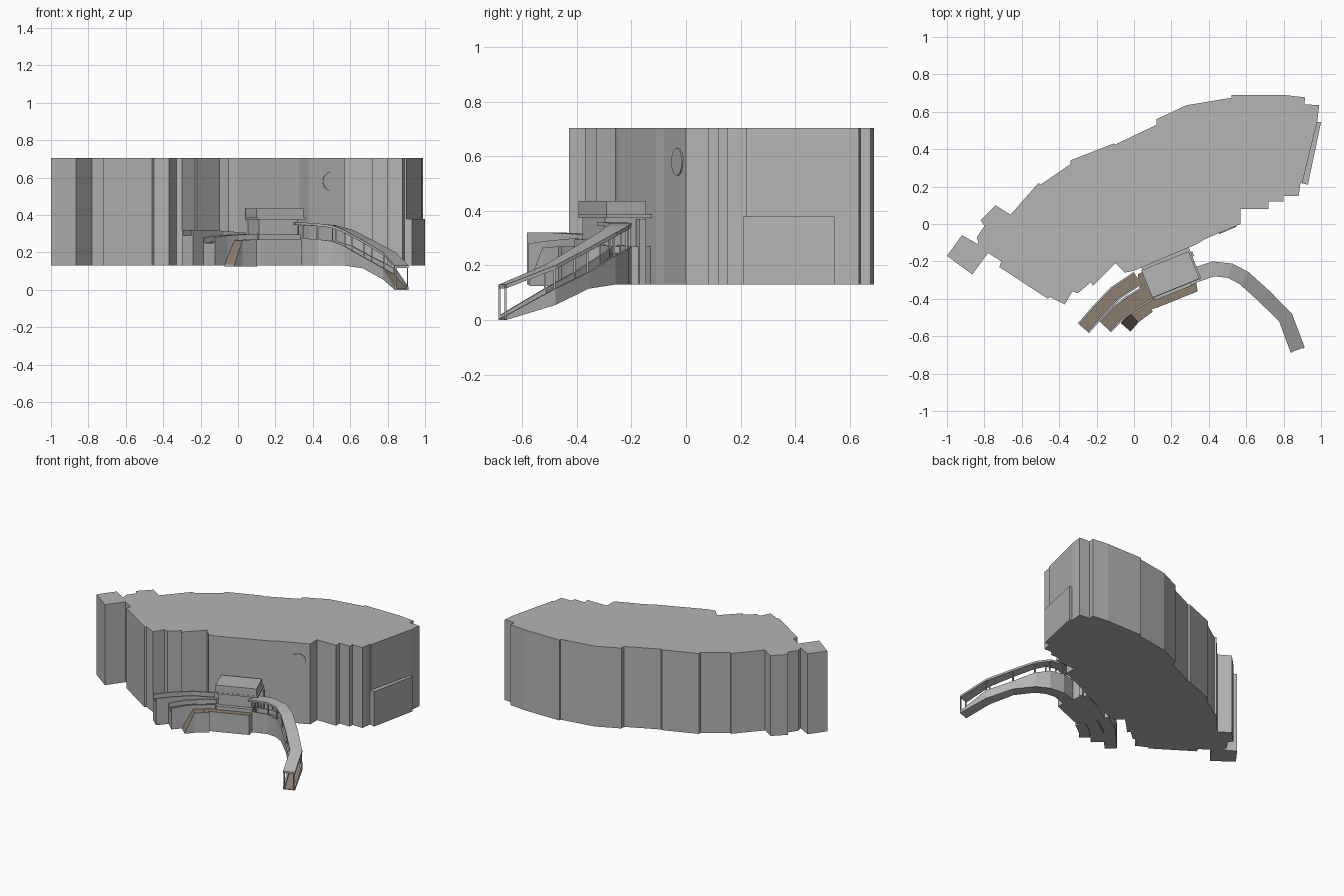
import bpy, bmesh, math
from mathutils import Vector, Matrix

if "Cube" in bpy.data.objects:
    bpy.data.objects.remove(bpy.data.objects["Cube"])


def material(name, rgb):
    m = bpy.data.materials.new(name)
    m.diffuse_color = (*rgb, 1)
    m.use_nodes = True
    m.node_tree.nodes["Principled BSDF"].inputs["Base Color"].default_value = m.diffuse_color
    return m


GREY = material("concrete_grey", (0.46, 0.46, 0.46))
BEIGE = material("paving_beige", (0.26, 0.21, 0.16))
TAN = 22  # angle of the entrance in degrees


def finish(name, bm, mats=(GREY,), top_beige=False):
    bmesh.ops.recalc_face_normals(bm, faces=bm.faces)
    bm.normal_update()
    if top_beige:
        for f in bm.faces:
            f.material_index = 1 if f.normal.z > 0.3 else 0
        mats = (GREY, BEIGE)
    me = bpy.data.meshes.new(name)
    bm.to_mesh(me)
    bm.free()
    for m in mats:
        me.materials.append(m)
    ob = bpy.data.objects.new(name, me)
    bpy.context.collection.objects.link(ob)
    return ob


def prism(name, pts, z0, z1, top_beige=False):
    """Extrude a plan outline between two heights."""
    bm = bmesh.new()
    face = bm.faces.new([bm.verts.new((x, y, z0)) for x, y in pts])
    ext = bmesh.ops.extrude_face_region(bm, geom=[face], use_keep_orig=True)
    vs = [v for v in ext["geom"] if isinstance(v, bmesh.types.BMVert)]
    bmesh.ops.translate(bm, verts=vs, vec=(0, 0, z1 - z0))
    return finish(name, bm, top_beige=top_beige)


def box(name, c, size, angle=TAN):
    bm = bmesh.new()
    bmesh.ops.create_cube(bm, size=1, matrix=Matrix.Translation(c)
                          @ Matrix.Rotation(math.radians(angle), 4, 'Z')
                          @ Matrix.Diagonal((*size, 1)))
    return finish(name, bm)


def sides(path):
    """Sideways unit vector at each point of a plan path."""
    out = []
    for i in range(len(path)):
        a = Vector(path[max(i - 1, 0)])
        b = Vector(path[min(i + 1, len(path) - 1)])
        d = (b - a).normalized()
        out.append(Vector((-d.y, d.x)))
    return out


def strip(name, path, inner, outer, low, high, top_beige=False):
    """Sweep a rectangular section along a path with varying heights."""
    bm = bmesh.new()
    rings = []
    for p, s, lo, hi in zip(path, sides(path), low, high):
        a, b = Vector(p) + s * inner, Vector(p) + s * outer
        rings.append([bm.verts.new(v) for v in
                      ((*a, lo), (*b, lo), (*b, hi), (*a, hi))])
    for r, q in zip(rings, rings[1:]):
        for k in range(4):
            j = (k + 1) % 4
            bm.faces.new((r[k], r[j], q[j], q[k]))
    bm.faces.new(rings[0])
    bm.faces.new(rings[-1][::-1])
    return finish(name, bm, top_beige=top_beige)


# Main hall
outline = [(-1, -.17), (-.92, -.06), (-.83, -.11), (-.84, -.07), (-.80, -.01),
           (-.82, .02), (-.74, .10), (-.66, .05), (-.51, .22), (-.50, .21),
           (-.34, .32), (-.34, .34), (-.11, .43), (-.10, .425), (.12, .53),
           (.12, .56), (.28, .635), (.52, .675), (.52, .69), (.80, .69),
           (.915, .677), (.91, .64), (.99, .635), (.98, .55), (.90, .22),
           (.89, .22), (.88, .15), (.80, .15), (.80, .12), (.72, .12),
           (.72, .08), (.57, .08), (.57, 0), (.38, -.08), (.33, -.11),
           (0, -.25), (-.05, -.26), (-.10, -.21), (-.22, -.33), (-.23, -.31),
           (-.30, -.37), (-.33, -.36), (-.37, -.43), (-.45, -.39),
           (-.46, -.40), (-.72, -.23), (-.71, -.20), (-.78, -.155), (-.865, -.27)]
prism("main_hall", outline, .13, .705)

# Raised panel on the end wall and round plate on the front wall
prism("end_wall_panel", [(.98, .545), (1, .545), (.93, .21), (.89, .22)], .13, .38)
bm = bmesh.new()
wall = math.atan2(.08, .19)
bmesh.ops.create_cone(bm, cap_ends=True, segments=32, radius1=.05, radius2=.05,
                      depth=.008, matrix=Matrix.Translation((.5, -.031, .58))
                      @ Matrix.Rotation(wall, 4, 'Z')
                      @ Matrix.Rotation(math.pi / 2, 4, 'X'))
finish("round_wall_plate", bm)

# Entrance terrace and front ledge
prism("terrace", [(.02, -.27), (.05, -.47), (.13, -.445), (.34, -.36),
                  (.31, -.17), (.28, -.13)], .13, .27, True)

# Kiosk, canopy and sign panels
box("kiosk", (.185, -.265, .32), (.22, .16, .12))
box("counter", (.215, -.345, .28), (.24, .04, .03))
box("canopy_plate", (.195, -.25, .38), (.275, .20, .012))
box("canopy", (.195, -.27, .411), (.272, .158, .05))
box("canopy_back_post", (.30, -.165, .25), (.035, .025, .24))
box("side_pier", (-.03, -.22, .27), (.07, .05, .28))

# Left-hand fan of approach ramps, each with two low parapets
ramps = {
    "upper": ([(-.27, -.557), (-.19, -.465), (-.10, -.37), (.02, -.29)],
              [.29, .29, .285, .275], .04),
    "middle": ([(-.155, -.548), (-.09, -.48), (-.02, -.425), (.08, -.365)],
               [.25, .26, .265, .27], .045),
}
for name, (path, top, half) in ramps.items():
    low = [.13] * len(path)
    strip(name + "_ramp", path, -half, half, low, top, True)
    rim = [z + .03 for z in top]
    strip(name + "_ramp_left_parapet", path, half - .01, half, low, rim)
    strip(name + "_ramp_right_parapet", path, -half, -half + .01, low, rim)
path = [(-.205, -.49), (-.12, -.40), (-.04, -.34), (.05, -.30)]
strip("ramp_divider", path, -.02, .02, [.13] * 4, [.28, .28, .275, .27], True)
path = [(-.045, -.552), (.0, -.50), (.08, -.44)]
strip("lower_ramp", path, -.035, .035, [.125] * 3, [.135, .265, .27], True)

# Curved covered walkway leading down to the ground
walk = [(.29, -.29), (.335, -.27), (.425, -.24), (.515, -.25), (.59, -.29),
        (.695, -.385), (.81, -.50), (.875, -.673)]
floor = [.245, .245, .24, .23, .205, .145, .085, .006]
rim = [z + d for z, d in zip(floor, (.03, .03, .03, .03, .03, .03, .03, .01))]
base = [max(0, min(.13, z - .03)) for z in floor]
roof = [.36, .36, .355, .345, .32, .265, .20, .13]
strip("walkway_floor", walk, -.038, .038, base, floor, True)
strip("walkway_inner_parapet", walk, -.04, -.03, base, rim)
strip("walkway_outer_parapet", walk, .03, .04, base, rim)
strip("walkway_roof", walk, -.04, .04, [z - .014 for z in roof], roof)

# Slim posts holding up the walkway roof
for i, (p, s) in enumerate(zip(walk, sides(walk))):
    if i == 0:
        continue
    for tag, off in (("inner", -.033), ("outer", .033)):
        c = Vector(p) + s * off
        lo, hi = floor[i] - .005, roof[i] - .005
        box(f"{tag}_post_{i}", (c.x, c.y, (lo + hi) / 2),
            (.007, .007, hi - lo), 0)
